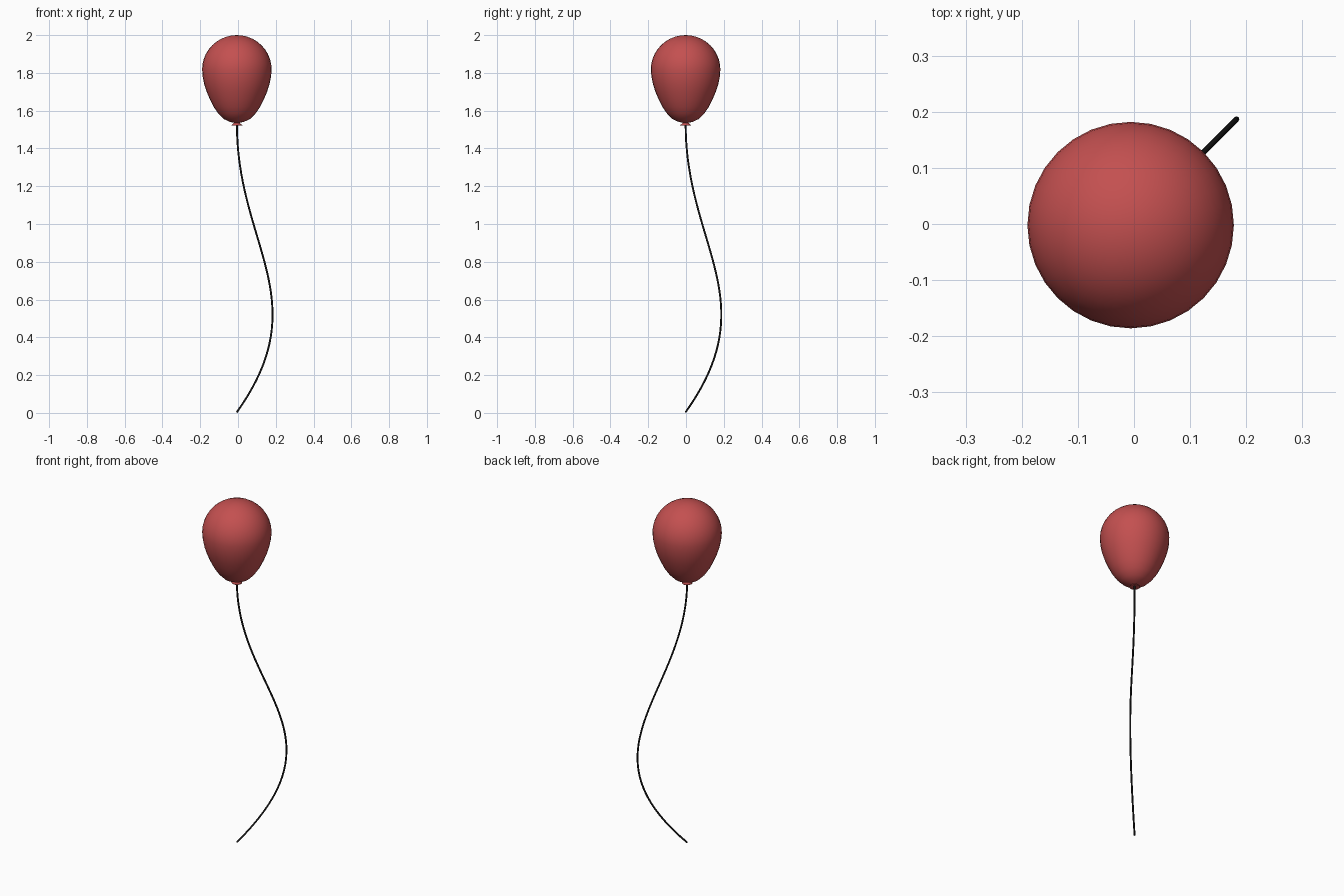
import bpy, bmesh, math

if "Cube" in bpy.data.objects:
    bpy.data.objects.remove(bpy.data.objects["Cube"])

CX, CY = -0.006, -0.002


def material(name, color):
    m = bpy.data.materials.new(name)
    m.diffuse_color = (*color, 1)
    m.use_nodes = True
    m.node_tree.nodes["Principled BSDF"].inputs["Base Color"].default_value = m.diffuse_color
    return m


def lathe(name, profile, mat, steps=32):
    bm = bmesh.new()
    vs = [bm.verts.new((r, 0, z)) for r, z in profile]
    es = [bm.edges.new(p) for p in zip(vs, vs[1:])]
    bmesh.ops.spin(bm, geom=vs + es, axis=(0, 0, 1), cent=(0, 0, 0),
                   angle=math.tau, steps=steps)
    bmesh.ops.remove_doubles(bm, verts=bm.verts, dist=1e-5)
    bmesh.ops.recalc_face_normals(bm, faces=bm.faces)
    me = bpy.data.meshes.new(name)
    bm.to_mesh(me)
    bm.free()
    ob = bpy.data.objects.new(name, me)
    ob.location = (CX, CY, 0)
    me.materials.append(mat)
    me.shade_smooth()
    bpy.context.collection.objects.link(ob)
    return ob


red = material("red_rubber", (0.55, 0.08, 0.08))
black = material("black_string", (0.01, 0.01, 0.01))

# balloon: round dome above, tapering to the neck below
R, ZC = 0.184, 1.818
dome = [(R * math.sin(a), ZC + 0.182 * math.cos(a))
        for a in (math.radians(90 * i / 10) for i in range(11))]
taper = [(0.181, 1.78), (0.173, 1.74), (0.160, 1.70), (0.143, 1.66),
         (0.123, 1.62), (0.099, 1.585), (0.070, 1.556), (0.038, 1.541),
         (0.012, 1.535)]
lathe("balloon", dome + taper, red)

# flared knot under the neck
lathe("knot", [(0, 1.542), (0.012, 1.540), (0.016, 1.534), (0.029, 1.523),
               (0.027, 1.521), (0.010, 1.527), (0, 1.528)], red, 16)

# string: one bezier sweep in the diagonal plane
cu = bpy.data.curves.new("string", "CURVE")
cu.dimensions = "3D"
cu.bevel_depth = 0.005
cu.bevel_resolution = 2
cu.resolution_u = 40
cu.use_fill_caps = True
sp = cu.splines.new("BEZIER")
sp.bezier_points.add(1)
B = 0.425
knots = [((0, 1.53), (0, 1.9), (0, 0.88)), ((0, 0.004), (B, 0.6), (-0.1, -0.1))]
for p, (co, left, right) in zip(sp.bezier_points, knots):
    p.handle_left_type = p.handle_right_type = "FREE"
    p.co, p.handle_left, p.handle_right = [
        (CX + h, CY + h, z) for h, z in (co, left, right)]
cu.materials.append(black)
bpy.context.collection.objects.link(bpy.data.objects.new("string", cu))
